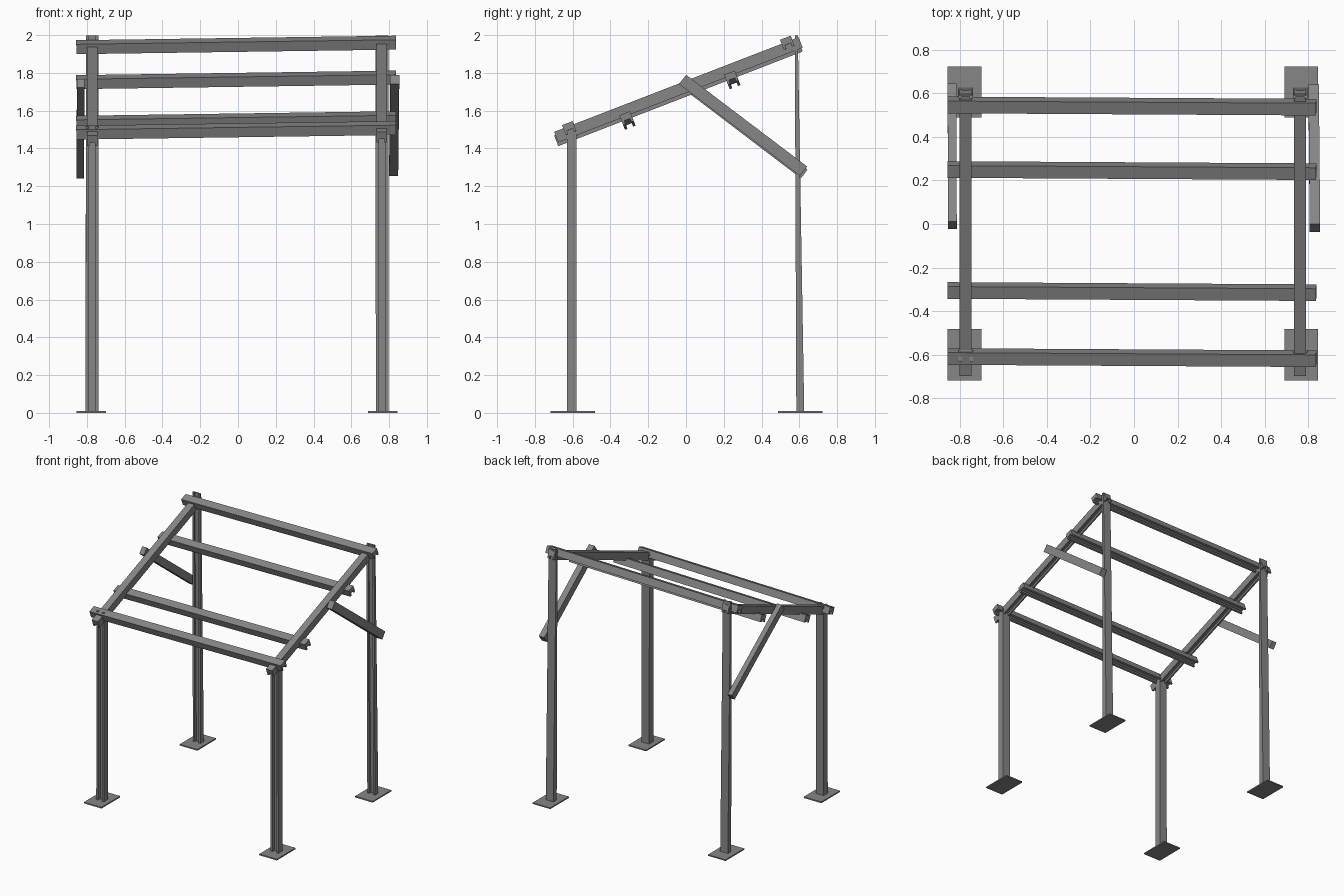
import bpy, bmesh, math
from mathutils import Vector

if "Cube" in bpy.data.objects:
    bpy.data.objects.remove(bpy.data.objects["Cube"])

steel = bpy.data.materials.new("grey_steel")
steel.diffuse_color = (0.24, 0.24, 0.24, 1)
steel.use_nodes = True
steel.node_tree.nodes["Principled BSDF"].inputs["Base Color"].default_value = steel.diffuse_color


def beam(name, p0, p1, up, w, h, h_end=None, groove=0.0):
    """Straight bar from p0 to p1; a groove (fraction of h) is cut in the side facing away from up."""
    p0, p1 = Vector(p0), Vector(p1)
    d = (p1 - p0).normalized()
    side = d.cross(Vector(up)).normalized()
    u = side.cross(d)
    a, t = 0.5, 0.27
    if groove:
        g = -a + groove
        prof = [(-a, -a), (-t, -a), (-t, g), (t, g), (t, -a), (a, -a), (a, a), (-a, a)]
    else:
        prof = [(-a, -a), (a, -a), (a, a), (-a, a)]
    bm = bmesh.new()
    rings = []
    for p, hh in ((p0, h), (p1, h_end or h)):
        rings.append([bm.verts.new(p + side * x * w + u * y * hh) for x, y in prof])
    n = len(prof)
    for i in range(n):
        j = (i + 1) % n
        bm.faces.new((rings[0][i], rings[0][j], rings[1][j], rings[1][i]))
    for r in rings:
        bm.faces.new(r)
    bmesh.ops.recalc_face_normals(bm, faces=bm.faces)
    me = bpy.data.meshes.new(name)
    bm.to_mesh(me)
    bm.free()
    me.materials.append(steel)
    ob = bpy.data.objects.new(name, me)
    bpy.context.collection.objects.link(ob)
    return ob


slope = math.atan(0.387)
roof_up = (0, -math.sin(slope), math.cos(slope))

for label, x, px, dz in (("left", -0.772, -0.777, -0.010), ("right", 0.762, 0.767, 0.010)):
    # foot plates
    for place, y in (("front", -0.60), ("back", 0.605)):
        beam(f"{label}_{place}_foot_plate", (px, y, 0), (px, y, 0.01), (0, 1, 0), 0.155, 0.235)
    # posts, the back ones leaning and tapering
    beam(f"{label}_front_post", (px * 0.995, -0.605, 0.005), (x, -0.605, 1.515), (0, 1, 0),
         0.067, 0.052, groove=0.55)
    beam(f"{label}_back_post", (px * 0.995, 0.605, 0.005), (x, 0.584, 1.998), (0, 1, 0),
         0.067, 0.042, 0.016, groove=0.55)
    # sloping rafter
    beam(f"{label}_rafter", (x, -0.687, 1.450 + dz), (x, 0.607, 1.951 + dz), roof_up,
         0.055, 0.06, groove=0.3)

# diagonal braces outside the rafters
beam("left_brace", (-0.833, -0.005, 1.745), (-0.835, 0.626, 1.265), (0, 0.6, 0.8), 0.04, 0.058)
beam("right_brace", (0.830, -0.018, 1.765), (0.824, 0.622, 1.280), (0, 0.6, 0.8), 0.048, 0.062)

# purlins: eave and ridge on top of the rafters, two hung beneath
for name, y, z in (("eave_purlin", -0.613, 1.496), ("lower_purlin", -0.310, 1.548),
                   ("upper_purlin", 0.245, 1.763), ("ridge_purlin", 0.541, 1.948)):
    beam(name, (-0.856, y + 0.005, z - 0.012), (0.836, y - 0.005, z + 0.012), roof_up,
         0.06, 0.056, groove=0.35)
